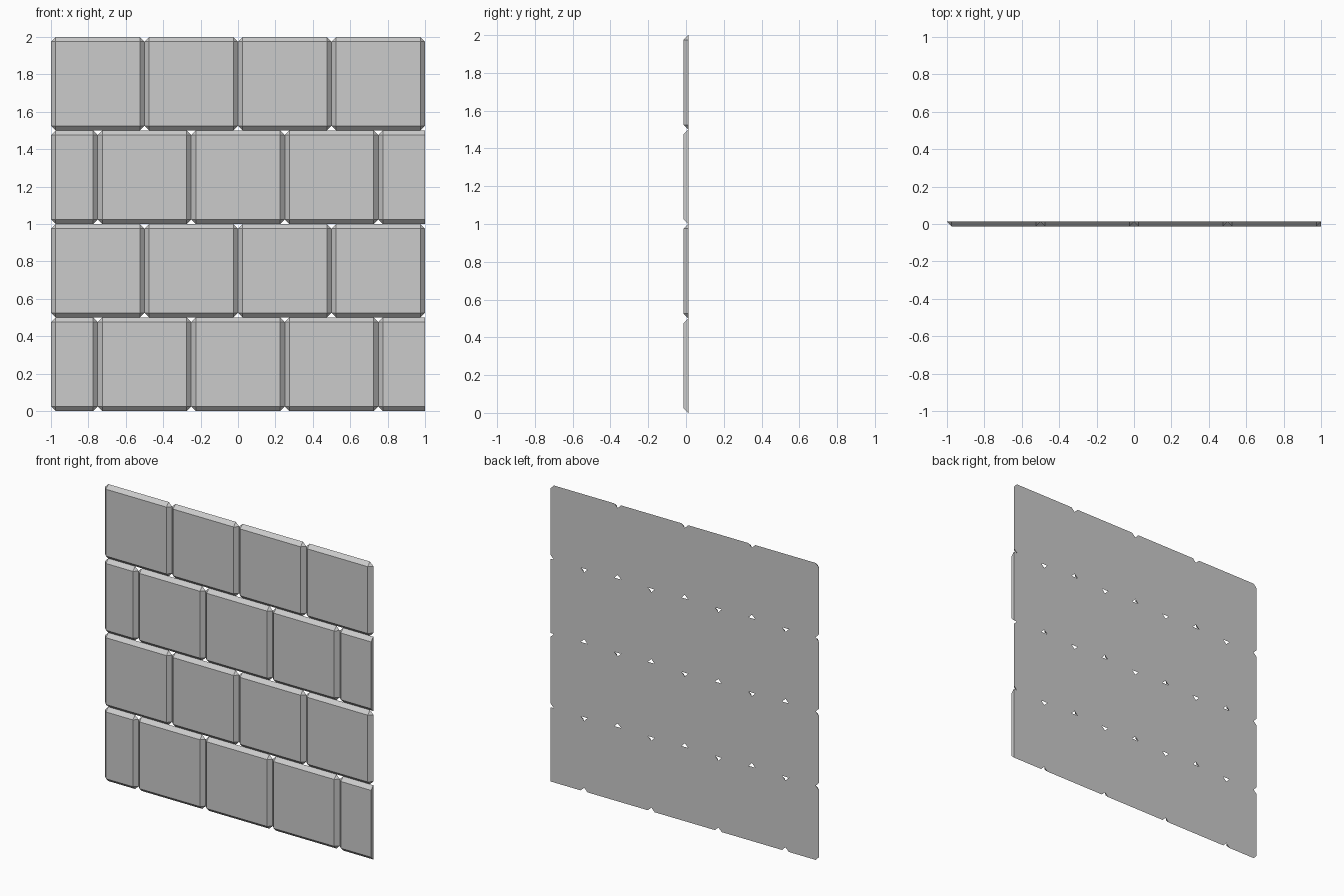
import bpy, bmesh, math

if "Cube" in bpy.data.objects:
    bpy.data.objects.remove(bpy.data.objects["Cube"])

BEVEL = 0.025      # bevel width, also the full thickness
FRONT, BACK = -0.0125, 0.0125
ROW = 0.5


def brick_points(x0, x1, z0, z1, cut_end=False):
    """Back outline with clipped corners plus a smaller front rectangle."""
    pts = []
    for x, s, cut in ((x0, 1, False), (x1, -1, cut_end)):
        inner = x if cut else x + s * BEVEL
        for z, t in ((z0, 1), (z1, -1)):
            pts.append((inner, FRONT, z + t * BEVEL))
            pts.append((inner, BACK, z))
            if not cut:
                pts.append((x, BACK, z + t * BEVEL))
    return pts


def make_brick(name, *args):
    bm = bmesh.new()
    for p in brick_points(*args):
        bm.verts.new(p)
    bmesh.ops.convex_hull(bm, input=bm.verts[:])
    bmesh.ops.dissolve_limit(bm, angle_limit=math.radians(1),
                             verts=bm.verts[:], edges=bm.edges[:])
    bmesh.ops.recalc_face_normals(bm, faces=bm.faces[:])
    mesh = bpy.data.meshes.new(name)
    bm.to_mesh(mesh)
    bm.free()
    bpy.context.collection.objects.link(bpy.data.objects.new(name, mesh))


# Running-bond courses: odd rows start with a half brick and end in a sawn half
for row in range(4):
    half = row % 2 == 0
    joints = [-1, -0.75, -0.25, 0.25, 0.75, 1] if half else [-1, -0.5, 0, 0.5, 1]
    for i, (x0, x1) in enumerate(zip(joints, joints[1:])):
        make_brick(f"brick_row{row + 1}_{i + 1}", x0, x1,
                   row * ROW, (row + 1) * ROW, half and x1 == 1)
